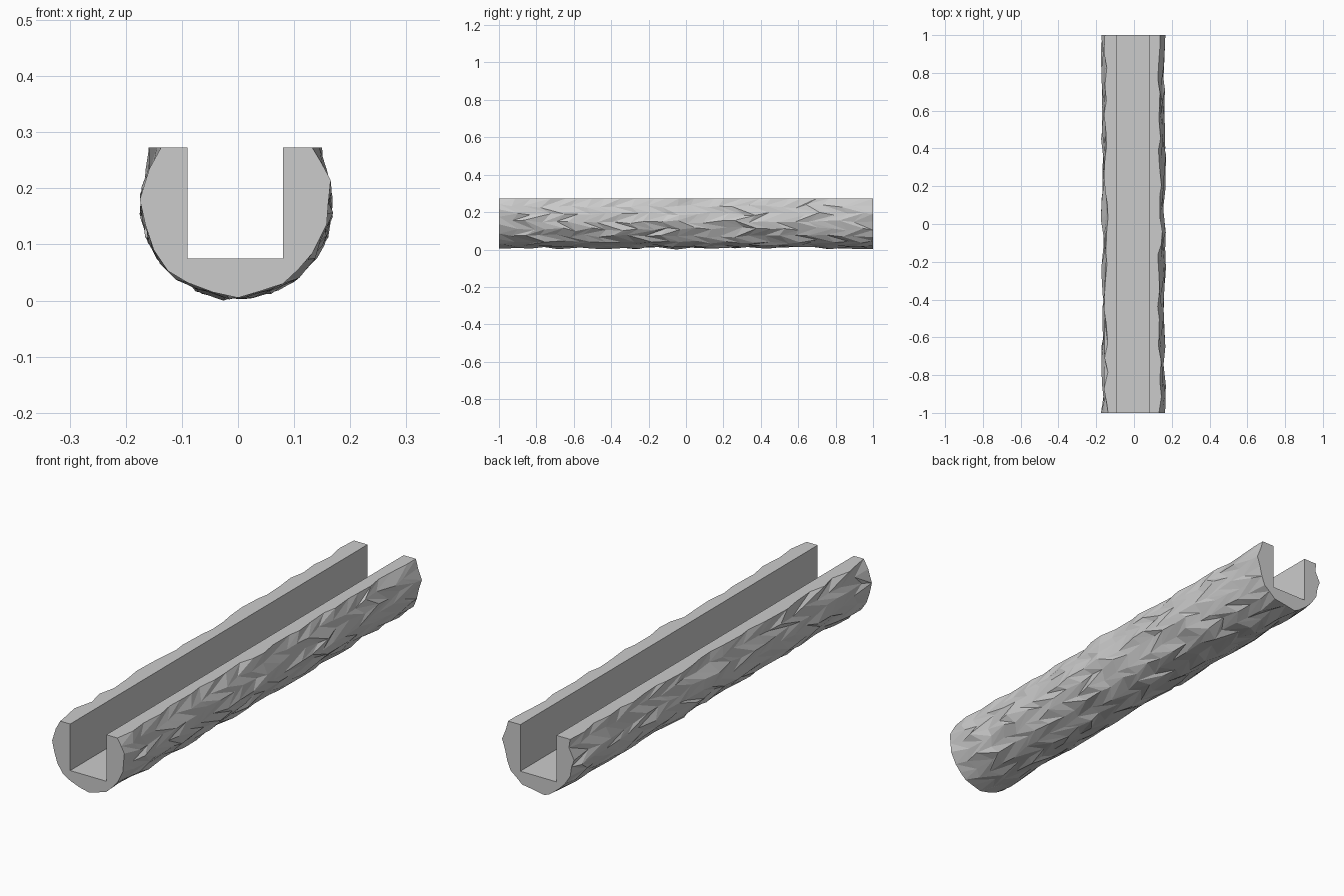
import bpy, bmesh, math, random

if "Cube" in bpy.data.objects:
    bpy.data.objects.remove(bpy.data.objects["Cube"])

random.seed(7)
ROWS, SEGS = 25, 17              # facets along the length and around the bark
TOP, FLOOR, LEFT, RIGHT = 0.273, 0.075, -0.09, 0.08
CX, CZ, RX, RZ = -0.003, 0.17, 0.165, 0.161

# Measured rough outline of the front end, from top left round to top right
END = [(-.137, .273), (-.158, .235), (-.175, .18), (-.165, .135), (-.15, .09),
       (-.125, .053), (-.09, .032), (-.045, .015), (0, .005), (.04, .017),
       (.08, .03), (.107, .055), (.133, .085), (.158, .135), (.161, .175),
       (.165, .215), (.15, .243), (.132, .273)]


def bark_point(i, j):
    """One point of the hewn bark: row i along the log, step j around it."""
    y = -1 + 2 * i / ROWS
    if i == 0:
        return [END[j][0], y, END[j][1]]
    if 0 < i < ROWS:
        y += 0.04 * (j % 2 - 0.5) + random.uniform(-0.018, 0.018)
    rim = j in (0, SEGS)
    a = math.radians(142 + 256 * j / SEGS)
    if not rim:
        a += math.radians(random.uniform(-3.5, 3.5))
    k = 1 + random.uniform(-0.055, 0.055)
    x, z = CX + RX * k * math.cos(a), CZ + RZ * k * math.sin(a)
    if rim:
        x = random.uniform(-0.16, -0.137) if j == 0 else random.uniform(0.125, 0.152)
        z = TOP
    return [x, y, min(z, TOP)]


pts = [[bark_point(i, j) for j in range(SEGS + 1)] for i in range(ROWS + 1)]
for row in pts:
    for p in row:
        p[0] = max(-0.18, min(0.178, p[0]))
        p[2] = max(0.002, p[2])
pts[12][8][2] = 0.0

bm = bmesh.new()
bark = [[bm.verts.new(p) for p in row] for row in pts]

# Triangulated rough outside
for i in range(ROWS):
    for j in range(SEGS):
        a, b = bark[i][j], bark[i][j + 1]
        c, d = bark[i + 1][j + 1], bark[i + 1][j]
        if j % 2 == 0:
            bm.faces.new((a, b, c))
            bm.faces.new((a, c, d))
        else:
            bm.faces.new((a, b, d))
            bm.faces.new((b, c, d))

# Clean-cut square channel
slot = [(LEFT, TOP), (LEFT, FLOOR), (RIGHT, FLOOR), (RIGHT, TOP)]
front = [bm.verts.new((x, -1, z)) for x, z in slot]
back = [bm.verts.new((x, 1, z)) for x, z in slot]
for k in range(3):
    bm.faces.new((front[k], front[k + 1], back[k + 1], back[k]))

# Flat rims and end faces
bm.faces.new([r[0] for r in bark] + [back[0], front[0]])
bm.faces.new([r[SEGS] for r in bark] + [back[3], front[3]])
bm.faces.new(bark[0] + front[::-1])
bm.faces.new(bark[ROWS] + back[::-1])
bmesh.ops.recalc_face_normals(bm, faces=bm.faces)

mesh = bpy.data.meshes.new("log_trough")
bm.to_mesh(mesh)
bm.free()
bpy.context.collection.objects.link(bpy.data.objects.new("log_trough", mesh))
